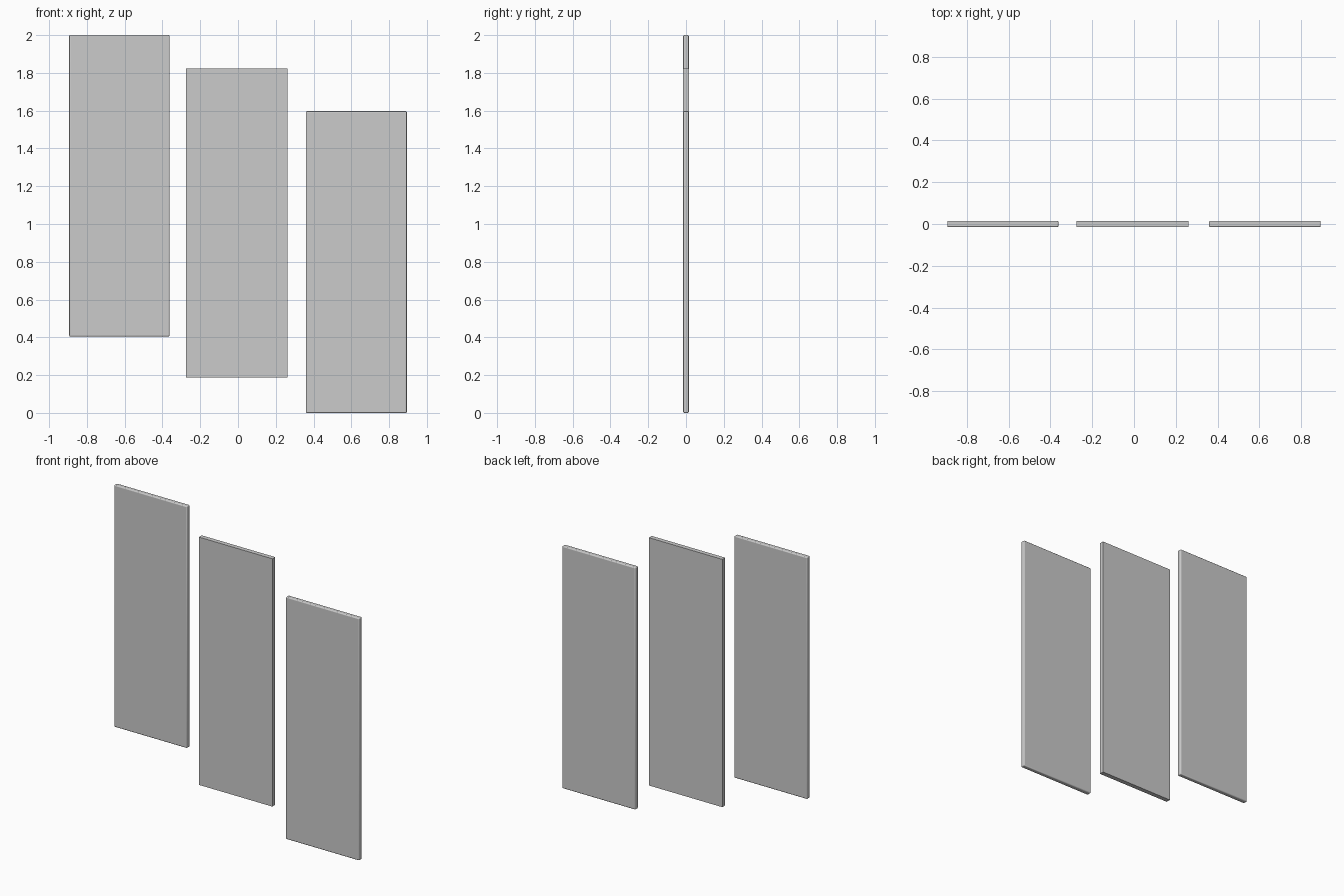
import bpy

if "Cube" in bpy.data.objects:
    bpy.data.objects.remove(bpy.data.objects["Cube"])

THICK = 0.03


def panel(name, x0, x1, z0, z1, bevel=0.0):
    """Thin upright slab, optionally with softly rounded edges."""
    bpy.ops.mesh.primitive_cube_add(size=1, location=((x0 + x1) / 2, 0, (z0 + z1) / 2))
    ob = bpy.context.object
    ob.name = name
    ob.scale = (x1 - x0, THICK, z1 - z0)
    bpy.ops.object.transform_apply(location=False, rotation=False, scale=True)
    if bevel:
        mod = ob.modifiers.new("rounded_edges", "BEVEL")
        mod.width = bevel
        mod.segments = 3
        bpy.ops.object.shade_smooth_by_angle()
    return ob


# Outer panels have rounded edges, the middle one is a plain sharp slab
panel("left_panel", -0.894, -0.362, 0.405, 2.0, bevel=0.006)
panel("middle_panel", -0.275, 0.261, 0.188, 1.822)
panel("right_panel", 0.359, 0.894, 0.0, 1.597, bevel=0.006)
